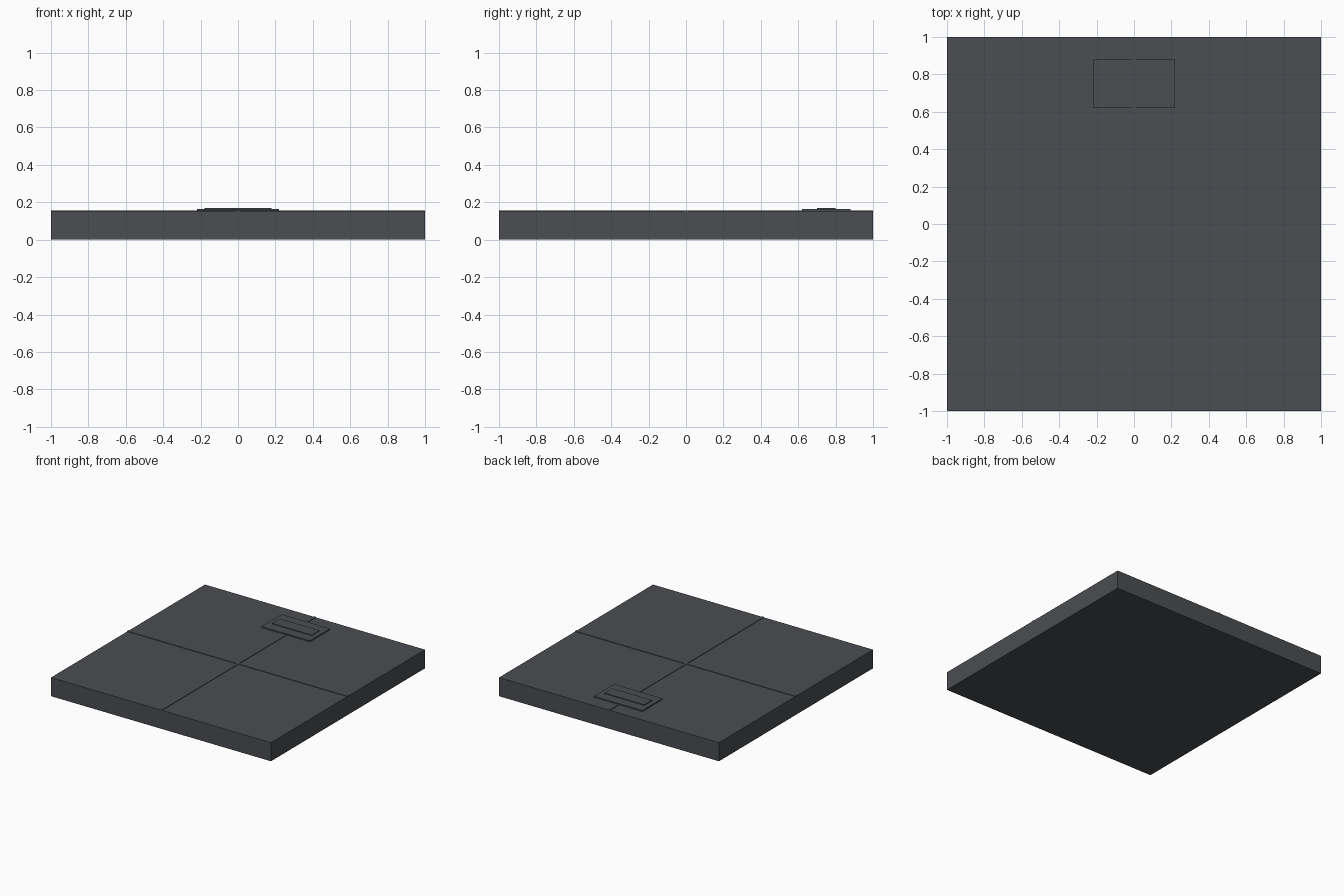
import bpy

if "Cube" in bpy.data.objects:
    bpy.data.objects.remove(bpy.data.objects["Cube"])

# One dark slate colour for the whole tile
slate = bpy.data.materials.new("dark_slate")
slate.diffuse_color = (0.069, 0.075, 0.083, 1)
slate.use_nodes = True
slate.node_tree.nodes["Principled BSDF"].inputs["Base Color"].default_value = slate.diffuse_color


def box(name, x, y, z):
    """Box from (min, max) ranges on each axis."""
    bpy.ops.mesh.primitive_cube_add(size=1, location=[sum(r) / 2 for r in (x, y, z)])
    ob = bpy.context.object
    ob.name = name
    ob.scale = [r[1] - r[0] for r in (x, y, z)]
    bpy.ops.object.transform_apply(location=False, rotation=False, scale=True)
    ob.data.materials.append(slate)
    return ob


# Main slab
box("floor_slab", (-1, 1), (-1, 1), (0, 0.153))

# Thin raised seams crossing the top
box("seam_lengthwise", (-0.01, 0.01), (-1, 1), (0.148, 0.157))
box("seam_crosswise", (-1, 1), (-0.01, 0.01), (0.148, 0.157))

# Stepped plate near the back edge
box("plate_base", (-0.22, 0.22), (0.62, 0.88), (0.148, 0.163))
box("plate_top", (-0.18, 0.18), (0.70, 0.80), (0.158, 0.169))
